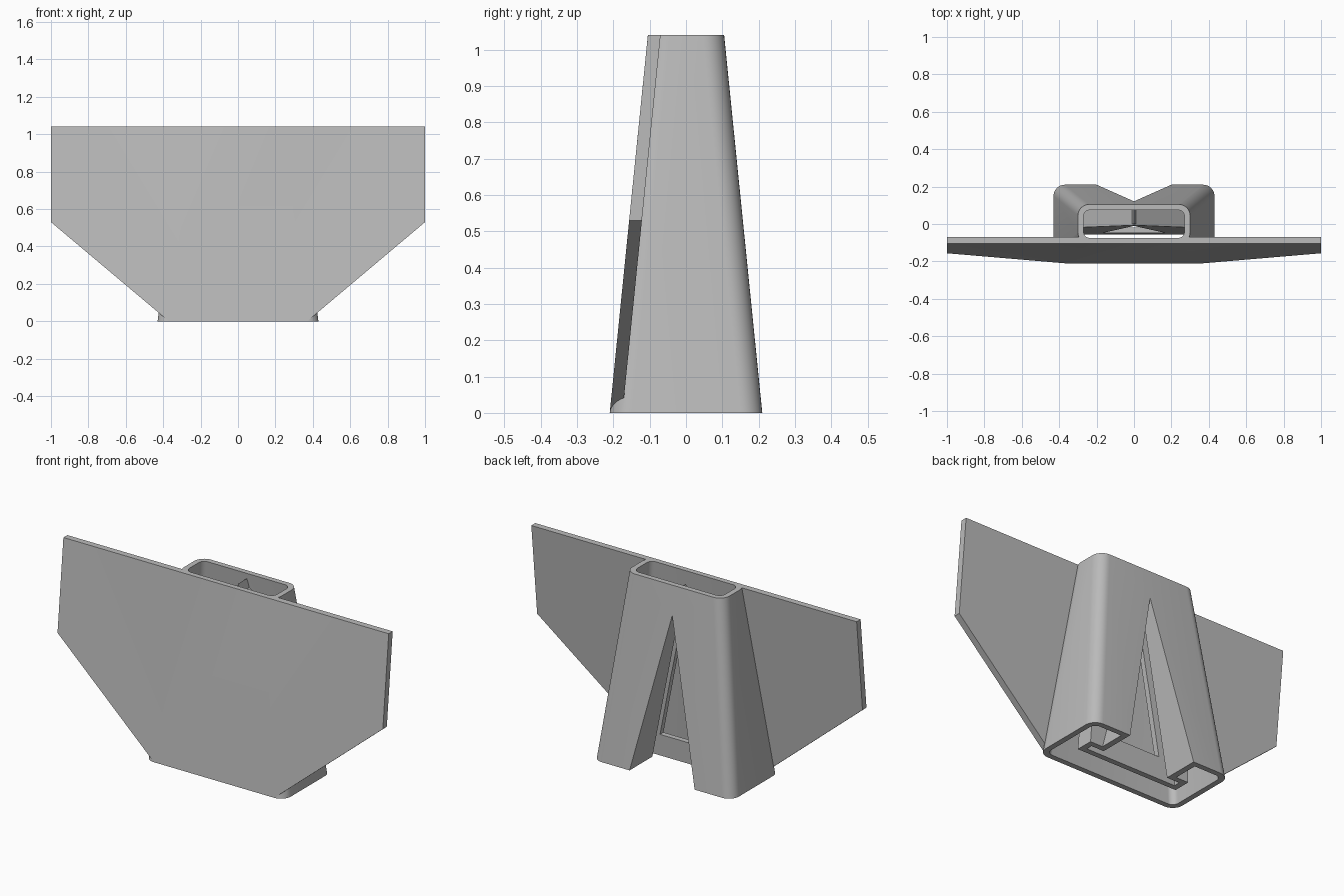
import bpy, bmesh, math

cube = bpy.data.objects.get("Cube")
if cube:
    bpy.data.objects.remove(cube, do_unlink=True)

HEIGHT = 1.04
WALL = 0.03
SLOPE = 0.101          # lean of the front face

grey = bpy.data.materials.new("plain grey")
grey.use_nodes = True
grey.diffuse_color = (0.5, 0.5, 0.5, 1)
grey.node_tree.nodes["Principled BSDF"].inputs["Base Color"].default_value = (0.5, 0.5, 0.5, 1)


def loft(name, rings):
    """Solid between two matching rings of points."""
    bm = bmesh.new()
    a, b = [[bm.verts.new(p) for p in ring] for ring in rings]
    n = len(a)
    bm.faces.new(a)
    bm.faces.new(b)
    for i in range(n):
        j = (i + 1) % n
        bm.faces.new((a[i], a[j], b[j], b[i]))
    bmesh.ops.recalc_face_normals(bm, faces=bm.faces)
    mesh = bpy.data.meshes.new(name)
    bm.to_mesh(mesh)
    bm.free()
    obj = bpy.data.objects.new(name, mesh)
    bpy.context.collection.objects.link(obj)
    mesh.materials.append(grey)
    return obj


def rounded_ring(z, inset, radius, steps=8):
    """Rounded rectangle of the tapering tube at height z."""
    t = z / HEIGHT
    hx = 0.43 - 0.13 * t - inset
    hy = 0.21 - 0.105 * t - inset
    ring = []
    for k, (sx, sy) in enumerate(((1, 1), (-1, 1), (-1, -1), (1, -1))):
        for i in range(steps + 1):
            ang = (k + i / steps) * math.pi / 2
            ring.append((sx * (hx - radius) + radius * math.cos(ang),
                         sy * (hy - radius) + radius * math.sin(ang), z))
    return ring


def slab(name, half, front, back, lean):
    """Mirrored outline in x and z, between two leaning planes."""
    outline = half + [(-x, z) for x, z in reversed(half) if x > 0]
    return loft(name, [[(x, y + lean * z, z) for x, z in outline] for y in (front, back)])


def boolean(target, cutter, operation):
    mod = target.modifiers.new(operation.lower(), 'BOOLEAN')
    mod.operation = operation
    mod.solver = 'EXACT'
    mod.object = cutter
    bpy.context.view_layer.objects.active = target
    bpy.ops.object.modifier_apply(modifier=mod.name)
    bpy.data.objects.remove(cutter, do_unlink=True)


def notch(base, apex, low):
    """Right half of a triangle, continued down to height low."""
    return [(base * (1 - low / apex), low), (0, apex)]


# Tapered tube with the wide leaning plate on its front
body = loft("holder_body", [rounded_ring(0, 0, 0.06), rounded_ring(HEIGHT, 0, 0.06)])
plate = slab("front_plate", [(0.37, 0), (1, 0.53), (1, HEIGHT)], -0.21, -0.175, SLOPE)
boolean(body, plate, 'UNION')

# Hollow inside, leaving a shell around the slot
cavity = loft("cavity", [rounded_ring(-0.1, WALL, 0.035), rounded_ring(1.14, WALL, 0.035)])
neck_shell = slab("neck_shell", notch(0.232, 1.01, -0.2), 0.0, 0.3, 0)
pocket_shell = slab("pocket_shell", [(0.315, -0.2), (0.28, 0.74), (0, 0.97)], -0.055, 0.04, 0.05)
boolean(cavity, neck_shell, 'DIFFERENCE')
boolean(cavity, pocket_shell, 'DIFFERENCE')
boolean(body, cavity, 'DIFFERENCE')

# Undercut slot open at the back and bottom, with a window in its floor
pocket = slab("pocket", [(0.28, -0.1), (0.25, 0.7), (0, 0.93)], -0.025, 0.01, 0.05)
neck = slab("neck", notch(0.2, 0.88, -0.1), -0.005, 0.4, 0)
window = slab("window", notch(0.2, 0.89, 0.12), -0.08, 0.0, 0)
for cutter in (pocket, neck, window):
    boolean(body, cutter, 'DIFFERENCE')

# Smooth corners, sharp edges
bpy.ops.object.select_all(action='DESELECT')
body.select_set(True)
bpy.context.view_layer.objects.active = body
bpy.ops.object.shade_smooth_by_angle(angle=math.radians(30))
